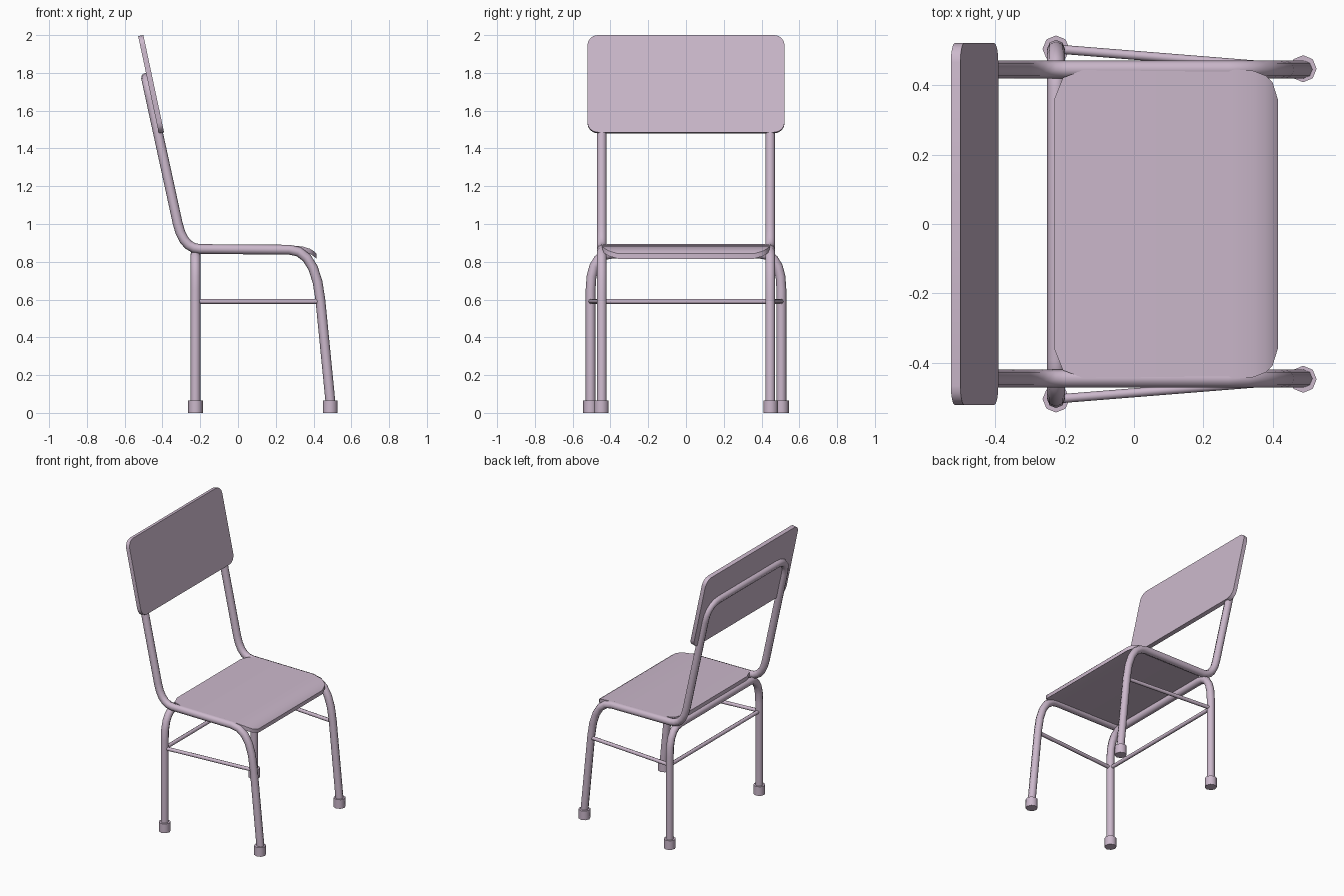
import bpy, bmesh, math
from mathutils import Vector

if "Cube" in bpy.data.objects:
    bpy.data.objects.remove(bpy.data.objects["Cube"])

mat = bpy.data.materials.new("mauve")
mat.diffuse_color = (0.6, 0.48, 0.6, 1)
mat.use_nodes = True
mat.node_tree.nodes["Principled BSDF"].inputs["Base Color"].default_value = mat.diffuse_color


def add_object(name, data):
    ob = bpy.data.objects.new(name, data)
    bpy.context.collection.objects.link(ob)
    data.materials.append(mat)
    return ob


def tube(name, points, radius, steps=5):
    """points: (position, cut before corner, cut after corner); zero cut = sharp."""
    pos = [Vector(p[0]) for p in points]
    path = []
    for i, (_, d1, d2) in enumerate(points):
        c = pos[i]
        if d1 == 0:
            path.append(c)
            continue
        a = c + (pos[i - 1] - c).normalized() * d1
        b = c + (pos[i + 1] - c).normalized() * d2
        for k in range(steps + 1):
            t = k / steps
            path.append(a * (1 - t) ** 2 + c * 2 * t * (1 - t) + b * t * t)
    cu = bpy.data.curves.new(name, 'CURVE')
    cu.dimensions = '3D'
    cu.bevel_depth = radius
    cu.bevel_resolution = 2
    cu.use_fill_caps = True
    sp = cu.splines.new('POLY')
    sp.points.add(len(path) - 1)
    for q, p in zip(sp.points, path):
        q.co = (*p, 1)
    sp.use_smooth = True
    return add_object(name, cu)


def mesh_object(name, bm, angle=30):
    bmesh.ops.recalc_face_normals(bm, faces=bm.faces)
    me = bpy.data.meshes.new(name)
    bm.to_mesh(me)
    bm.free()
    ob = add_object(name, me)
    bpy.ops.object.select_all(action='DESELECT')
    ob.select_set(True)
    bpy.context.view_layer.objects.active = ob
    bpy.ops.object.shade_smooth_by_angle(angle=math.radians(angle))
    return ob


R = 0.026
SIDE, REAR = 0.446, 0.505

# Main frame: front legs, seat rails and back hoop in one bent tube
half = [((0.494, SIDE, 0.01), 0, 0),
        ((0.410, SIDE, 0.863), 0.265, 0.14),
        ((-0.290, SIDE, 0.868), 0.09, 0.14),
        ((-0.487, SIDE, 1.775), 0.12, 0.12)]
other = [((x, -y, z), b, a) for (x, y, z), a, b in reversed(half)]
tube("main_frame", half + other, R)

# Rear legs: inverted U passing under the seat
X = -0.225
tube("rear_legs", [((X, REAR, 0.01), 0, 0), ((X, REAR, 0.843), 0.19, 0.115),
                   ((X, -REAR, 0.843), 0.115, 0.19), ((X, -REAR, 0.01), 0, 0)], R)

# Stretchers
tube("rear_stretcher", [((X, REAR, 0.59), 0, 0), ((X, -REAR, 0.59), 0, 0)], 0.013)
for s, side in ((1, "left"), (-1, "right")):
    tube(side + "_stretcher", [((X, s * REAR, 0.59), 0, 0),
                               ((0.437, s * 0.452, 0.59), 0, 0)], 0.013)

# Feet
for s, side in ((1, "left"), (-1, "right")):
    for x, y, end in ((0.488, 0.448, "front"), (X, REAR, "rear")):
        bm = bmesh.new()
        bmesh.ops.create_cone(bm, cap_ends=True, segments=8, radius1=0.039,
                              radius2=0.039, depth=0.065)
        bmesh.ops.translate(bm, verts=bm.verts, vec=(x, s * y, 0.0325))
        mesh_object(f"{end}_{side}_foot", bm, 50)

# Seat: rows of (x, half width, top height), curling down at the front
rows = [(-0.230, 0.360, 0.893), (-0.205, 0.422, 0.893), (-0.140, 0.447, 0.892),
        (0.280, 0.447, 0.887), (0.345, 0.442, 0.880), (0.380, 0.428, 0.869),
        (0.400, 0.408, 0.857), (0.415, 0.360, 0.843)]
bm = bmesh.new()
edges = [(bm.verts.new((x, -w, z)), bm.verts.new((x, w, z))) for x, w, z in rows]
for (a, b), (c, d) in zip(edges, edges[1:]):
    bm.faces.new((a, c, d, b))
ext = bmesh.ops.extrude_face_region(bm, geom=bm.faces[:], use_keep_orig=True)
low = [v for v in ext["geom"] if isinstance(v, bmesh.types.BMVert)]
bmesh.ops.translate(bm, verts=low, vec=(0, 0, -0.027))
mesh_object("seat", bm)

# Backrest: tilted slab with rounded corners
bm = bmesh.new()
bmesh.ops.create_cube(bm, size=1)
bmesh.ops.scale(bm, verts=bm.verts, vec=(0.028, 1.044, 0.526))
corners = [e for e in bm.edges if abs(e.verts[0].co.x - e.verts[1].co.x) > 0.01]
bmesh.ops.bevel(bm, geom=corners, offset=0.055, segments=4, profile=0.5, affect='EDGES')
rest = mesh_object("backrest", bm)
rest.location = (-0.46, 0, 1.74)
rest.rotation_euler = (0, -0.21, 0)
